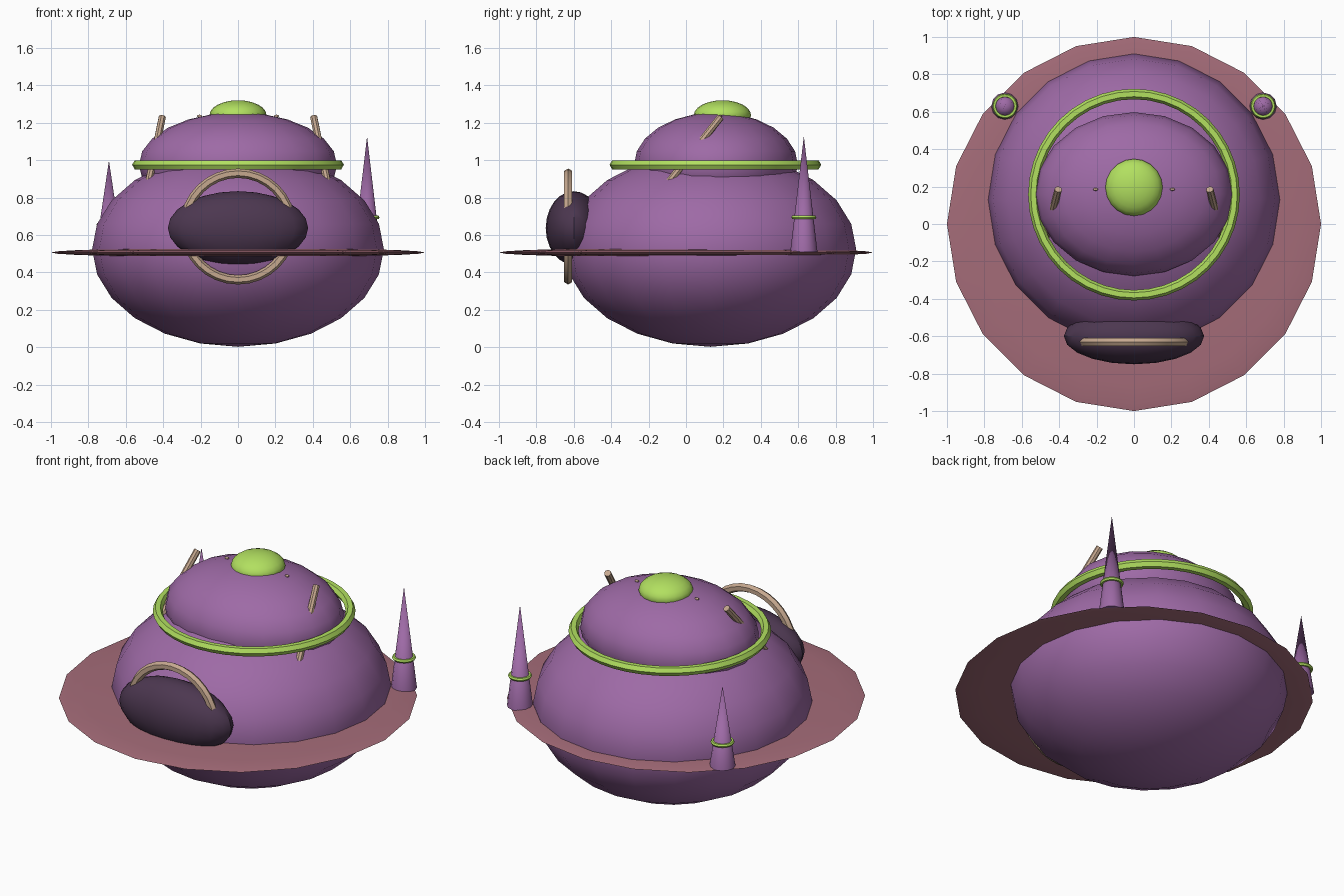
import bpy
import math
from mathutils import Vector

if "Cube" in bpy.data.objects:
    bpy.data.objects.remove(bpy.data.objects["Cube"])


def material(name, rgb):
    """Flat colour given as 0-255 display values."""
    m = bpy.data.materials.new(name)
    lin = [((c / 255 + 0.055) / 1.055) ** 2.4 for c in rgb]
    m.diffuse_color = (*lin, 1)
    m.use_nodes = True
    m.node_tree.nodes["Principled BSDF"].inputs["Base Color"].default_value = m.diffuse_color
    return m


PURPLE = material("purple", (158, 106, 166))
PINK = material("dusty pink", (165, 108, 121))
GREEN = material("lime green", (178, 224, 96))
TAN = material("tan", (198, 168, 143))
DARK = material("dark plum", (76, 55, 80))


def finish(name, mat):
    ob = bpy.context.object
    ob.name = name
    ob.data.materials.append(mat)
    bpy.ops.object.transform_apply(location=False, rotation=True, scale=True)
    bpy.ops.object.shade_smooth_by_angle(angle=math.radians(30))
    return ob


def ellipsoid(name, mat, loc, radii, segs=20, rings=12):
    bpy.ops.mesh.primitive_uv_sphere_add(segments=segs, ring_count=rings, radius=1, location=loc)
    bpy.context.object.scale = radii
    return finish(name, mat)


def ring(name, mat, loc, major, minor, segs=40, sides=6, rot=(0, 0, 0)):
    bpy.ops.mesh.primitive_torus_add(major_radius=major, minor_radius=minor, major_segments=segs,
                                     minor_segments=sides, location=loc, rotation=rot)
    return finish(name, mat)


def rod(name, mat, a, b, radius):
    a, b = Vector(a), Vector(b)
    bpy.ops.mesh.primitive_cylinder_add(vertices=8, radius=radius, depth=(b - a).length,
                                        location=(a + b) / 2,
                                        rotation=(b - a).to_track_quat('Z', 'Y').to_euler())
    return finish(name, mat)


# Rounded hull, brim disc and upper dome
ellipsoid("hull", PURPLE, (0, 0.13, 0.524), (0.78, 0.78, 0.522))
ellipsoid("brim_disc", PINK, (0, 0, 0.506), (1, 1, 0.025))
ellipsoid("dome", PURPLE, (0, 0.16, 0.975), (0.53, 0.438, 0.28))
ellipsoid("dome_cap", GREEN, (0, 0.195, 1.24), (0.153, 0.153, 0.08))
ring("dome_ring", GREEN, (0, 0.157, 0.975), 0.538, 0.028)

# Front pod with its hoop
ellipsoid("front_pod", DARK, (0, -0.6, 0.637), (0.375, 0.15, 0.197))
ring("pod_hoop", TAN, (0, -0.63, 0.645), 0.285, 0.025, segs=32, rot=(math.pi / 2, 0, 0))

# Paired side parts; the right spire is taller than the left
for side, label, height in ((-1, "left", 0.49), (1, "right", 0.62)):
    x = 0.69 * side
    bpy.ops.mesh.primitive_cone_add(vertices=12, radius1=0.073, radius2=0, depth=height,
                                    location=(x, 0.63, 0.508 + height / 2))
    finish(label + "_spire", PURPLE)
    ring(label + "_spire_ring", GREEN, (x, 0.63, 0.508 + 0.3 * height), 0.056, 0.011, segs=20)
    rod(label + "_strut", TAN, (0.405 * side, 0.185, 1.23), (0.482 * side, -0.11, 0.86), 0.02)
    ellipsoid(label + "_dome_stud", TAN, (0.205 * side, 0.185, 1.235), (0.014, 0.008, 0.008), 8, 6)
